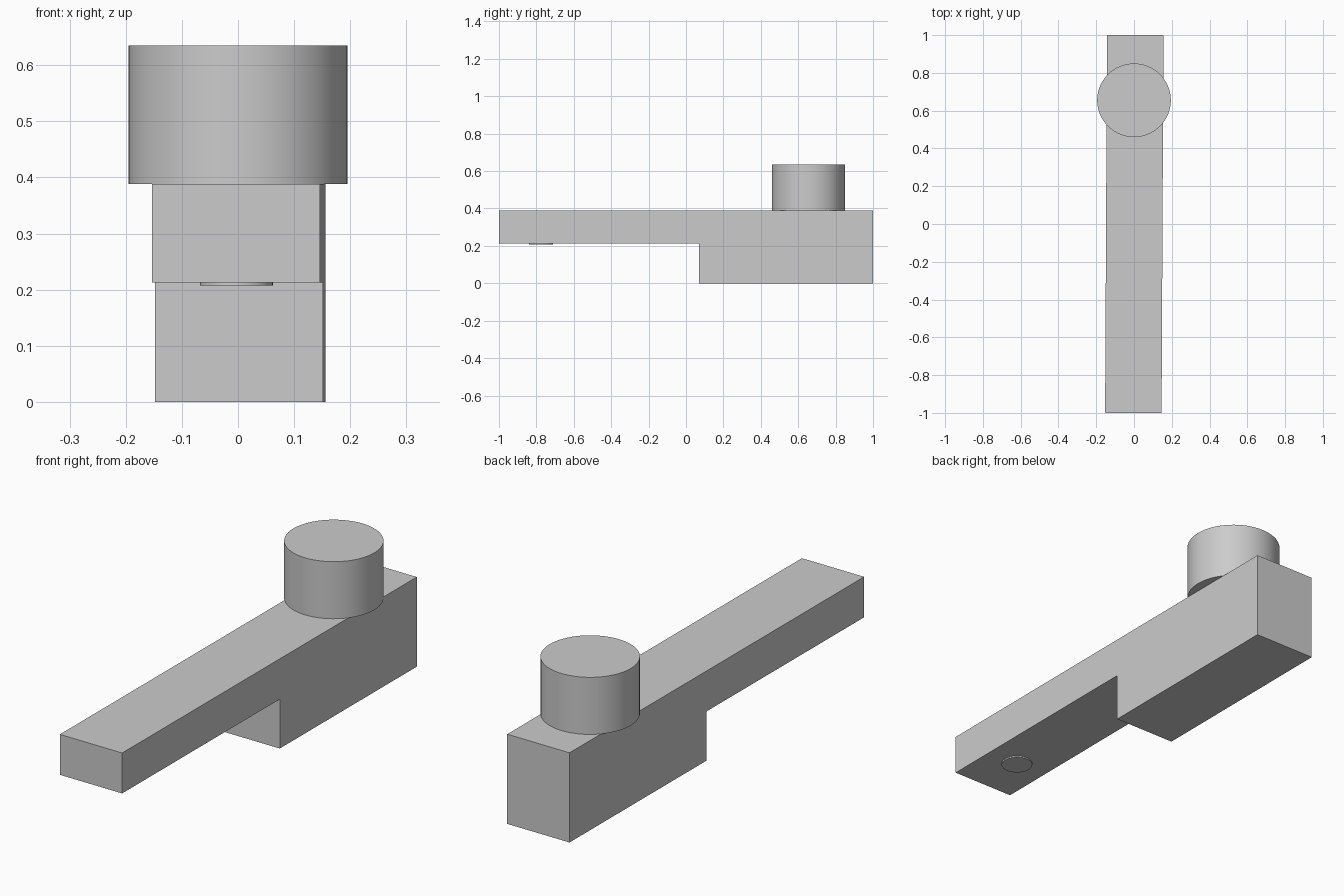
import bpy
import bmesh
import math
from mathutils import Matrix

cube = bpy.data.objects.get("Cube")
if cube:
    bpy.data.objects.remove(cube, do_unlink=True)

grey = bpy.data.materials.new("light_grey")
grey.use_nodes = True
grey.diffuse_color = (0.6, 0.6, 0.6, 1)
grey.node_tree.nodes["Principled BSDF"].inputs["Base Color"].default_value = (0.6, 0.6, 0.6, 1)


def profile_bar(name, outline, width, centre_x, turn):
    """Extrude a (y, z) side outline across x, then turn it slightly about z."""
    bm = bmesh.new()
    side = bm.faces.new([bm.verts.new((-width / 2, y, z)) for y, z in outline])
    moved = bmesh.ops.extrude_face_region(bm, geom=[side])["geom"]
    bmesh.ops.translate(bm, vec=(width, 0, 0),
                        verts=[v for v in moved if isinstance(v, bmesh.types.BMVert)])
    bmesh.ops.recalc_face_normals(bm, faces=bm.faces)
    bm.transform(Matrix.Translation((centre_x, 0, 0)) @ Matrix.Rotation(turn, 4, "Z"))
    mesh = bpy.data.meshes.new(name)
    bm.to_mesh(mesh)
    bm.free()
    mesh.materials.append(grey)
    obj = bpy.data.objects.new(name, mesh)
    bpy.context.collection.objects.link(obj)
    return obj


def disc(name, radius, x, y, bottom, top):
    """Smooth-sided upright cylinder between two heights."""
    bpy.ops.mesh.primitive_cylinder_add(vertices=64, radius=radius, depth=top - bottom,
                                        location=(x, y, (bottom + top) / 2))
    obj = bpy.context.object
    obj.name = name
    obj.data.materials.append(grey)
    bpy.ops.object.shade_smooth_by_angle(angle=math.radians(30))
    return obj


# Stepped bar: deep block at the back, thin arm reaching to the front
profile_bar("stepped_arm",
            [(-1, 0.213), (0.07, 0.213), (0.07, 0), (1, 0), (1, 0.388), (-1, 0.388)],
            0.299, 0.0015, -0.005)

# Round knob on top of the block
disc("top_knob", 0.195, 0, 0.655, 0.388, 0.635)

# Small contact pad under the arm tip
disc("under_pad", 0.065, -0.003, -0.775, 0.207, 0.22)
